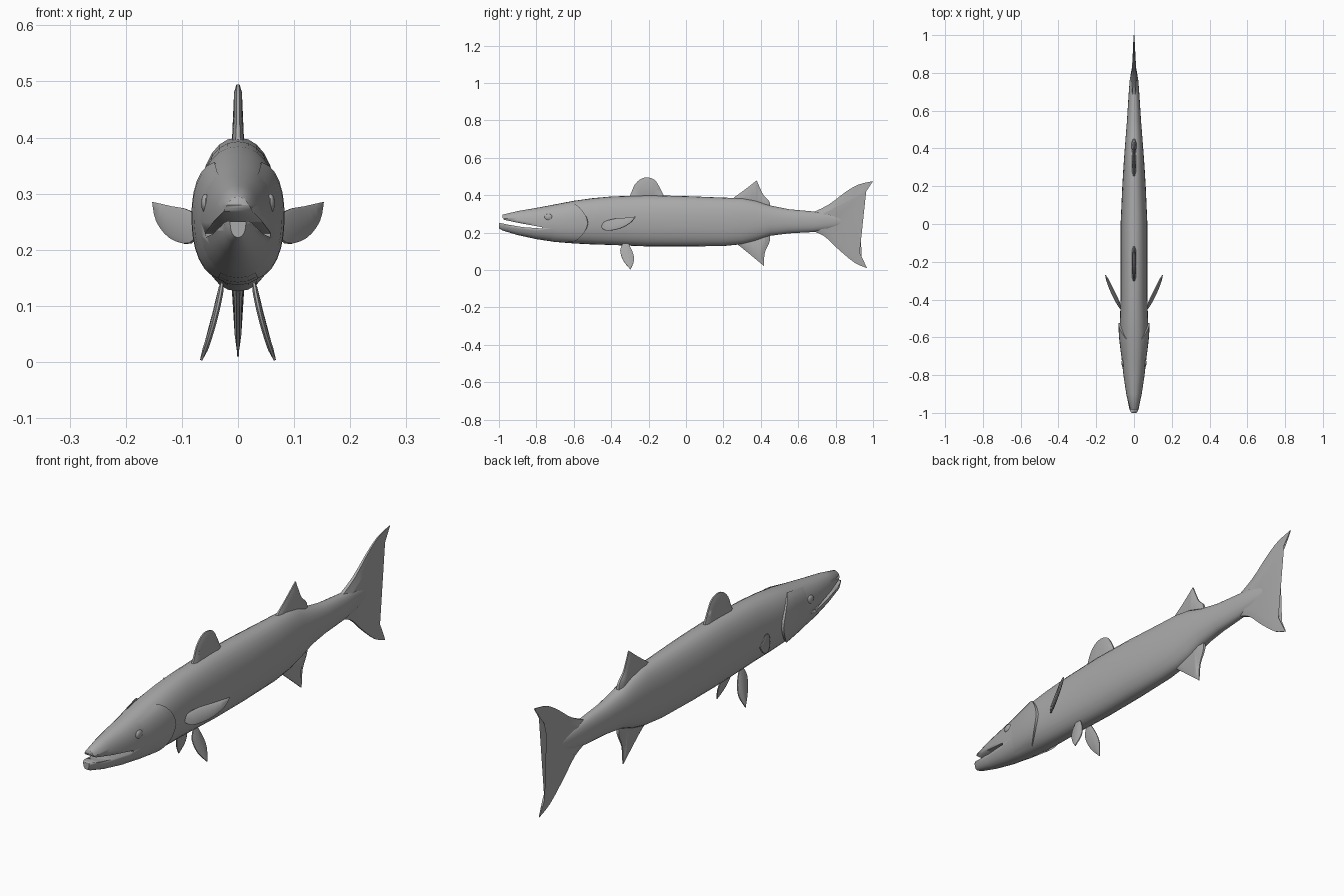
import bpy, bmesh, math
from mathutils import Vector

if "Cube" in bpy.data.objects:
    bpy.data.objects.remove(bpy.data.objects["Cube"])

skin = bpy.data.materials.new("grey_skin")
skin.diffuse_color = (0.4, 0.4, 0.4, 1)
skin.use_nodes = True
skin.node_tree.nodes["Principled BSDF"].inputs["Base Color"].default_value = skin.diffuse_color

# body stations: y, bottom z, top z, half width
STATIONS = [(-1.0, .222, .275, .014), (-.98, .211, .296, .025), (-.9, .187, .315, .041),
            (-.8, .165, .332, .056), (-.7, .150, .351, .067), (-.6, .142, .370, .074),
            (-.5, .137, .384, .074), (-.4, .134, .393, .071), (-.2, .126, .400, .071),
            (0, .126, .395, .071), (.2, .128, .387, .062), (.3, .138, .384, .056),
            (.37, .155, .372, .051), (.45, .183, .345, .045), (.55, .196, .325, .037),
            (.68, .203, .313, .029), (.76, .215, .305, .023), (.87, .245, .275, .004)]


def catmull(a, b, c, d, t):
    return .5 * (2 * b + (c - a) * t + (2 * a - 5 * b + 4 * c - d) * t * t
                 + (3 * b - a - 3 * c + d) * t ** 3)


def station(y):
    """Bottom, top and half width of the body at y."""
    i = 0
    while i < len(STATIONS) - 2 and y > STATIONS[i + 1][0]:
        i += 1
    a, b = STATIONS[i], STATIONS[i + 1]
    t = (y - a[0]) / (b[0] - a[0])
    t = max(0, min(1, t))
    return [a[k] + (b[k] - a[k]) * t for k in (1, 2, 3)]


def skin_point(y, ang, off=0.0):
    """Point on the body surface; ang 0 is the +x side, 90 degrees the back."""
    lo, hi, w = station(y)
    c, s = math.cos(ang), math.sin(ang)
    e = 2 / 2.2
    x = math.copysign(abs(c) ** e, c) * (w + off)
    z = (lo + hi) / 2 + math.copysign(abs(s) ** e, s) * ((hi - lo) / 2 + off)
    return Vector((x, y, z))


def finish(name, bm, angle=35):
    bmesh.ops.recalc_face_normals(bm, faces=bm.faces)
    me = bpy.data.meshes.new(name)
    bm.to_mesh(me)
    bm.free()
    me.materials.append(skin)
    ob = bpy.data.objects.new(name, me)
    bpy.context.collection.objects.link(ob)
    bpy.ops.object.select_all(action='DESELECT')
    ob.select_set(True)
    bpy.context.view_layer.objects.active = ob
    bpy.ops.object.shade_smooth_by_angle(angle=math.radians(angle))
    return ob


def bridge(bm, a, b):
    n = len(a)
    for i in range(n):
        bm.faces.new((a[i], a[(i + 1) % n], b[(i + 1) % n], b[i]))


# body: lofted rings from snout to tail root
bm = bmesh.new()
rings = []
SIDES = 28
for st in STATIONS:
    rings.append([bm.verts.new(skin_point(st[0], math.tau * i / SIDES)) for i in range(SIDES)])
for a, b in zip(rings, rings[1:]):
    bridge(bm, a, b)
bm.faces.new(rings[0])
bm.faces.new(rings[-1])
body = finish("body", bm)

# mouth: wedge cut out of the snout
MOUTH = [(-.77, .229), (-.88, .249), (-.972, .268), (-.982, .28), (-.982, .33), (-1.05, .33),
         (-1.05, .25), (-.99, .251), (-.95, .242), (-.87, .229), (-.77, .222)]
bm = bmesh.new()
sides = [[bm.verts.new((x, y, z)) for y, z in MOUTH] for x in (-.12, .12)]
bridge(bm, *sides)
for s in sides:
    bm.faces.new(s)
cutter = finish("mouth_cutter", bm)
cutter.hide_render = True
bpy.context.view_layer.objects.active = body
mod = body.modifiers.new("mouth", 'BOOLEAN')
mod.operation, mod.solver, mod.object = 'DIFFERENCE', 'EXACT', cutter
bpy.ops.object.modifier_apply(modifier=mod.name)
bpy.data.objects.remove(cutter)


def smooth_outline(pts, corners):
    """Closed curve through the points; corners stay sharp."""
    n, out = len(pts), []
    for i in range(n):
        j = (i + 1) % n
        p, b, c, q = pts[i - 1], pts[i], pts[j], pts[(i + 2) % n]
        if i in corners:
            p = b
        if j in corners:
            q = c
        for k in range(3):
            out.append(tuple(catmull(p[m], b[m], c[m], q[m], k / 3) for m in (0, 1)))
    return out


def fin(name, pts, corners, thick, place=lambda y, z: (0, y, z), normal=(1, 0, 0)):
    """Fin with a thin rim and a thicker middle; thick(y, z) is the half thickness."""
    pts = smooth_outline(pts, corners)
    cy = sum(p[0] for p in pts) / len(pts)
    cz = sum(p[1] for p in pts) / len(pts)
    nrm = Vector(normal).normalized()
    bm = bmesh.new()
    loops = []
    for scale, f in ((.75, 1), (1, .4), (1, -.4), (.75, -1)):
        loop = []
        for y, z in pts:
            y, z = cy + (y - cy) * scale, cz + (z - cz) * scale
            loop.append(bm.verts.new(Vector(place(y, z)) + nrm * f * thick(y, z)))
        loops.append(loop)
    for a, b in zip(loops, loops[1:]):
        bridge(bm, a, b)
    for end in (loops[0], loops[-1]):
        bmesh.ops.triangulate(bm, faces=[bm.faces.new(end)])
    return finish(name, bm, 50)


# fins on the middle line
fin("front_dorsal_fin",
    [(-.31, .375), (-.29, .42), (-.275, .455), (-.245, .485), (-.21, .495), (-.17, .484),
     (-.145, .45), (-.12, .40), (-.11, .375)], {0, 8},
    lambda y, z: .007 + max(0, .43 - z) * .1)
fin("rear_dorsal_fin",
    [(.23, .365), (.26, .39), (.315, .43), (.378, .479), (.395, .44), (.415, .40),
     (.447, .365), (.45, .32), (.34, .34)], {0, 3, 7},
    lambda y, z: .006 + max(0, .42 - z) * .1)
fin("anal_fin",
    [(.25, .15), (.275, .137), (.34, .085), (.416, .022), (.422, .095), (.45, .16),
     (.44, .21), (.34, .18)], {0, 3, 6},
    lambda y, z: .006 + max(0, z - .1) * .1)
fin("tail_fin",
    [(.66, .30), (.76, .348), (.85, .415), (.92, .456), (1.0, .475), (.94, .40), (.892, .32),
     (.88, .255), (.89, .175), (.925, .09), (.968, .01), (.90, .04), (.81, .115), (.74, .18),
     (.66, .215)], {0, 4, 10, 14},
    lambda y, z: .004 + max(0, .95 - y) * .055)

for s, side in ((1, "right"), (-1, "left")):
    # paired fins
    fin("pelvic_fin_" + side,
        [(-.335, .145), (-.352, .105), (-.335, .05), (-.297, .003), (-.278, .05),
         (-.285, .095), (-.31, .145)], {0, 3, 6},
        lambda y, z: .005,
        lambda y, z: (s * (.067 - .4 * z + .9 * z * z), y, z), (s, 0, .35))
    fin("pectoral_fin_" + side,
        [(-.455, .245), (-.40, .270), (-.34, .277), (-.27, .285), (-.30, .25), (-.36, .22),
         (-.43, .212)], {3},
        lambda y, z: .006,
        lambda y, z: (s * (.075 + (y + .43) * .53 - (z - .25) * .25), y, z), (s, -.53, .3))

    # gill cover: raised patch with a backward pointing rear edge
    bm = bmesh.new()
    rows = []
    span = math.radians(62)
    for i in range(13):
        a = i / 6 - 1
        rear = -.525 - .085 * abs(a) ** 1.4
        row = []
        for u, lift in ((0, -.002), (.3, .002), (.6, .005), (.85, .008), (1, .009), (1.02, -.006)):
            y = -.74 + u * (rear + .74)
            p = skin_point(y, a * span - .05, lift * (1 - .6 * a ** 4))
            row.append(bm.verts.new((s * p.x, p.y, p.z)))
        rows.append(row)
    for a, b in zip(rows, rows[1:]):
        for k in range(5):
            bm.faces.new((a[k], a[k + 1], b[k + 1], b[k]))
    finish("gill_cover_" + side, bm)

    # eye: flattened ball set into the head
    bm = bmesh.new()
    bmesh.ops.create_uvsphere(bm, u_segments=14, v_segments=8, radius=1)
    for v in bm.verts:
        v.co = Vector((s * .058 + v.co.x * .008, -.735 + v.co.y * .022, .283 + v.co.z * .017))
    finish("eye_" + side, bm)
